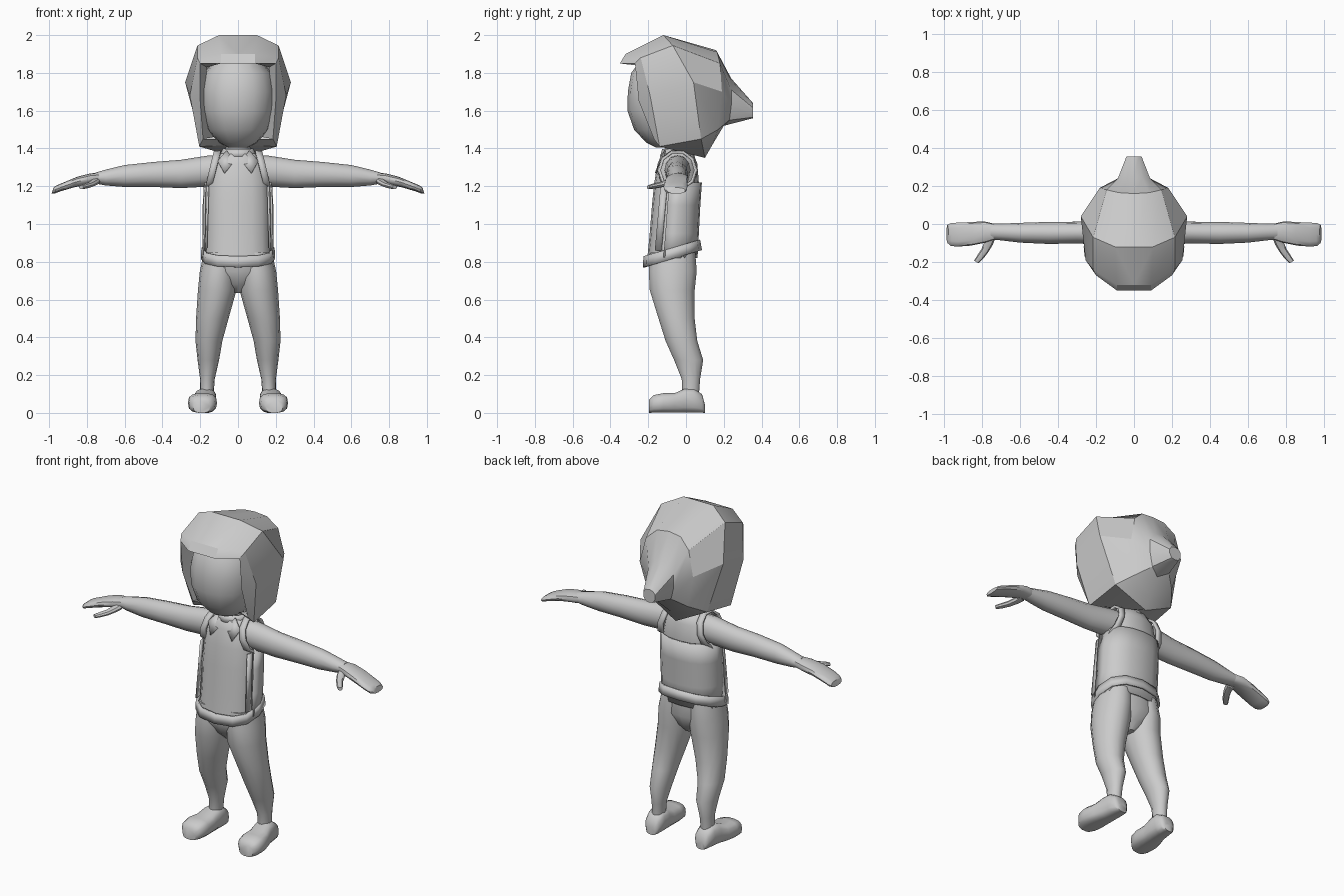
import bpy, bmesh, math
from mathutils import Vector as V

grey = bpy.data.materials.new("plain grey")
grey.diffuse_color = (0.6, 0.6, 0.6, 1)


def finish(name, bm, mirror=False, thick=0, angle=40):
    bmesh.ops.remove_doubles(bm, verts=bm.verts, dist=0.0005)
    bmesh.ops.recalc_face_normals(bm, faces=bm.faces)
    me = bpy.data.meshes.new(name)
    bm.to_mesh(me)
    bm.free()
    me.materials.append(grey)
    ob = bpy.data.objects.new(name, me)
    bpy.context.collection.objects.link(ob)
    if thick:
        m = ob.modifiers.new("thickness", 'SOLIDIFY')
        m.thickness = thick
        m.offset = 1
    if mirror:
        m = ob.modifiers.new("mirror", 'MIRROR')
        m.use_clip = False
        m.use_mirror_merge = mirror == 'merge'
    bpy.ops.object.select_all(action='DESELECT')
    ob.select_set(True)
    bpy.context.view_layer.objects.active = ob
    bpy.ops.object.shade_smooth_by_angle(angle=math.radians(angle))
    return ob


def loft(name, rings, n=12, power=1.0, caps=True, arc=None, **kw):
    """Skin through rings of (centre, half axis a, half axis b); arc limits the angles."""
    bm = bmesh.new()
    rows = []
    for c, a, b in rings:
        row = []
        for i in range(n):
            t = arc[0] + (arc[1] - arc[0]) * i / (n - 1) if arc else math.tau * i / n
            s, k = math.sin(t), math.cos(t)
            s, k = (math.copysign(abs(q) ** power, q) for q in (s, k))
            row.append(bm.verts.new(V(c) + V(a) * k + V(b) * s))
        rows.append(row)
    for r, q in zip(rows, rows[1:]):
        for i in range(n - 1 if arc else n):
            j = (i + 1) % n
            bm.faces.new((r[i], r[j], q[j], q[i]))
    if caps and not arc:
        bm.faces.new(rows[0])
        bm.faces.new(rows[-1])
    return finish(name, bm, **kw)


def upright(rows):
    """Horizontal rings from (z, x, y, half width, half depth)."""
    return [((x, y, z), (w, 0, 0), (0, d, 0)) for z, x, y, w, d in rows]


# Head and neck
loft("head", upright([(1.405, 0, -.10, .05, .06), (1.43, 0, -.10, .10, .11),
                      (1.50, 0, -.09, .165, .185), (1.60, 0, -.09, .195, .22),
                      (1.70, 0, -.09, .20, .218), (1.80, 0, -.09, .18, .20),
                      (1.88, 0, -.09, .11, .14)]), n=16, power=.9)
loft("neck", upright([(1.33, 0, -.045, .08, .07), (1.38, 0, -.05, .065, .06),
                      (1.46, 0, -.06, .065, .06)]))

# Hair: half rows from the brow rim back to the tuft, mirrored
hair = [
    [(0, -.35, 1.85), (.09, -.35, 1.85), (.20, -.27, 1.85), (.20, -.25, 1.65), (.185, -.17, 1.45), (0, -.12, 1.45)],
    [(0, -.32, 1.90), (.09, -.32, 1.90), (.215, -.24, 1.88), (.255, -.19, 1.68), (.205, -.14, 1.41), (0, -.06, 1.42)],
    [(0, -.12, 2.0), (.10, -.12, 2.0), (.215, -.07, 1.945), (.28, .04, 1.75), (.20, .08, 1.45), (0, .10, 1.35)],
    [(0, .16, 1.92), (.08, .165, 1.91), (.145, .18, 1.85), (.18, .19, 1.70), (.13, .17, 1.50), (0, .14, 1.42)],
    [(0, .24, 1.77), (.045, .24, 1.76), (.085, .24, 1.71), (.085, .24, 1.63), (.06, .23, 1.55), (0, .20, 1.52)],
    [(0, .355, 1.64), (.025, .355, 1.635), (.04, .355, 1.615), (.04, .355, 1.59), (.025, .355, 1.565), (0, .355, 1.56)],
]
bm = bmesh.new()
grid = [[bm.verts.new(p) for p in row] for row in hair]
for r, q in zip(grid, grid[1:]):
    for i in range(5):
        bm.faces.new((r[i], r[i + 1], q[i + 1], q[i]))
bm.faces.new(grid[-1])
# return of the brow and side locks towards the face
inner = [bm.verts.new(p) for p in [(0, -.24, 1.86), (.08, -.24, 1.86), (.165, -.18, 1.83), (.17, -.15, 1.65), (.13, -.10, 1.46)]]
for i in range(4):
    bm.faces.new((grid[0][i], inner[i], inner[i + 1], grid[0][i + 1]))
finish("hair", bm, mirror='merge', angle=32)

# Torso with sleeveless vest
torso = [(.82, 0, -.08, .175, .125), (.95, 0, -.07, .172, .122), (1.10, 0, -.06, .172, .12),
         (1.22, 0, -.05, .165, .118), (1.32, 0, -.045, .145, .105), (1.37, 0, -.045, .10, .085),
         (1.385, 0, -.045, .06, .06)]
loft("torso", upright(torso), n=16, power=.85)
loft("vest_back", upright([(z, x, y, w + .004, d + .004) for z, x, y, w, d in torso[:4]]),
     n=11, power=.85, arc=(-.25, math.pi + .25), thick=.012)
bm = bmesh.new()
for z0, z1, y0, y1 in [(.86, 1.2, -.165, -.13)]:
    # side seam strip
    bm.faces.new([bm.verts.new(p) for p in [(.172, y0, z0), (.178, y1, z0), (.17, y1 + .03, z1), (.162, y0 + .03, z1)]])
finish("vest_side_strip", bm, mirror=True, thick=.009)
loft("armhole_band", [((.115, -.045, 1.285), (0, .095, 0), (-.025, 0, .095)),
                      ((.150, -.045, 1.285), (0, .088, 0), (-.025, 0, .092))],
     n=10, caps=False, mirror=True, thick=.014, angle=30)

# Collar band and points
loft("collar_band", upright([(1.355, 0, -.045, .095, .085), (1.395, 0, -.05, .072, .068)]),
     n=12, caps=False, thick=.008)
bm = bmesh.new()
bm.faces.new([bm.verts.new(p) for p in [(.02, -.142, 1.33), (.072, -.165, 1.27), (.108, -.135, 1.335), (.06, -.115, 1.39)]])
finish("collar_point", bm, mirror=True, thick=.009)

# Belt, sloping down to the front
loft("belt", [((0, -.072, .815), (.185, 0, 0), (0, .145, .045)),
              ((0, -.075, .872), (.182, 0, 0), (0, .138, .043))],
     n=12, power=.8, caps=False, thick=.012, angle=30)

# Trousers
loft("pelvis", upright([(.635, 0, -.06, .025, .05), (.68, 0, -.065, .10, .09),
                        (.75, 0, -.07, .185, .125), (.87, 0, -.075, .178, .122)]), n=16, power=.9)
loft("leg", upright([(.85, .092, -.07, .088, .122), (.75, .103, -.07, .099, .13),
                     (.65, .11, -.073, .102, .122), (.50, .136, -.05, .086, .098),
                     (.38, .154, -.024, .071, .086), (.28, .157, .014, .057, .079),
                     (.18, .162, .026, .039, .05), (.10, .165, .025, .036, .045)]),
     n=14, mirror=True)

# Shoes, lofted from heel to toe, turned slightly outward
shoe = [(.10, .168, .03, .045), (.085, .168, .047, .10), (.04, .170, .056, .13), (-.01, .174, .06, .128),
        (-.06, .182, .068, .105), (-.12, .188, .077, .105), (-.17, .190, .07, .095), (-.197, .192, .045, .07)]
loft("shoe", [((x, y, h / 2), (w, 0, 0), (0, 0, h / 2)) for y, x, w, h in shoe],
     n=14, power=.7, mirror=True, angle=50)

# Arms: (x, y, z, half depth, half height), shoulder to fingertips
arm = [(.10, -.045, 1.285, .07, .08), (.16, -.045, 1.28, .066, .082), (.30, -.045, 1.265, .057, .075),
       (.45, -.047, 1.262, .058, .066), (.60, -.046, 1.254, .052, .058), (.70, -.042, 1.246, .044, .042),
       (.755, -.04, 1.243, .042, .029)]
loft("arm", [((x, y, z), (0, d, 0), (0, 0, h)) for x, y, z, d, h in arm], n=12, mirror=True)
hand = [(.73, -.04, 1.243, .040, .030), (.79, -.043, 1.238, .057, .030), (.86, -.052, 1.222, .062, .028),
        (.93, -.056, 1.197, .063, .023), (.965, -.055, 1.183, .06, .022), (.982, -.052, 1.177, .048, .016)]
loft("hand", [((x, y, z), (0, d, 0), (-.3 * h, 0, h)) for x, y, z, d, h in hand],
     n=12, power=.8, mirror=True)
thumb = [(.755, -.06, 1.228, .03), (.765, -.10, 1.218, .024), (.785, -.14, 1.207, .02),
         (.81, -.175, 1.20, .018), (.83, -.20, 1.195, .014)]
loft("thumb", [((x, y, z), (r * .85, r * .5, 0), (0, 0, r * .75)) for x, y, z, r in thumb],
     n=8, mirror=True)
